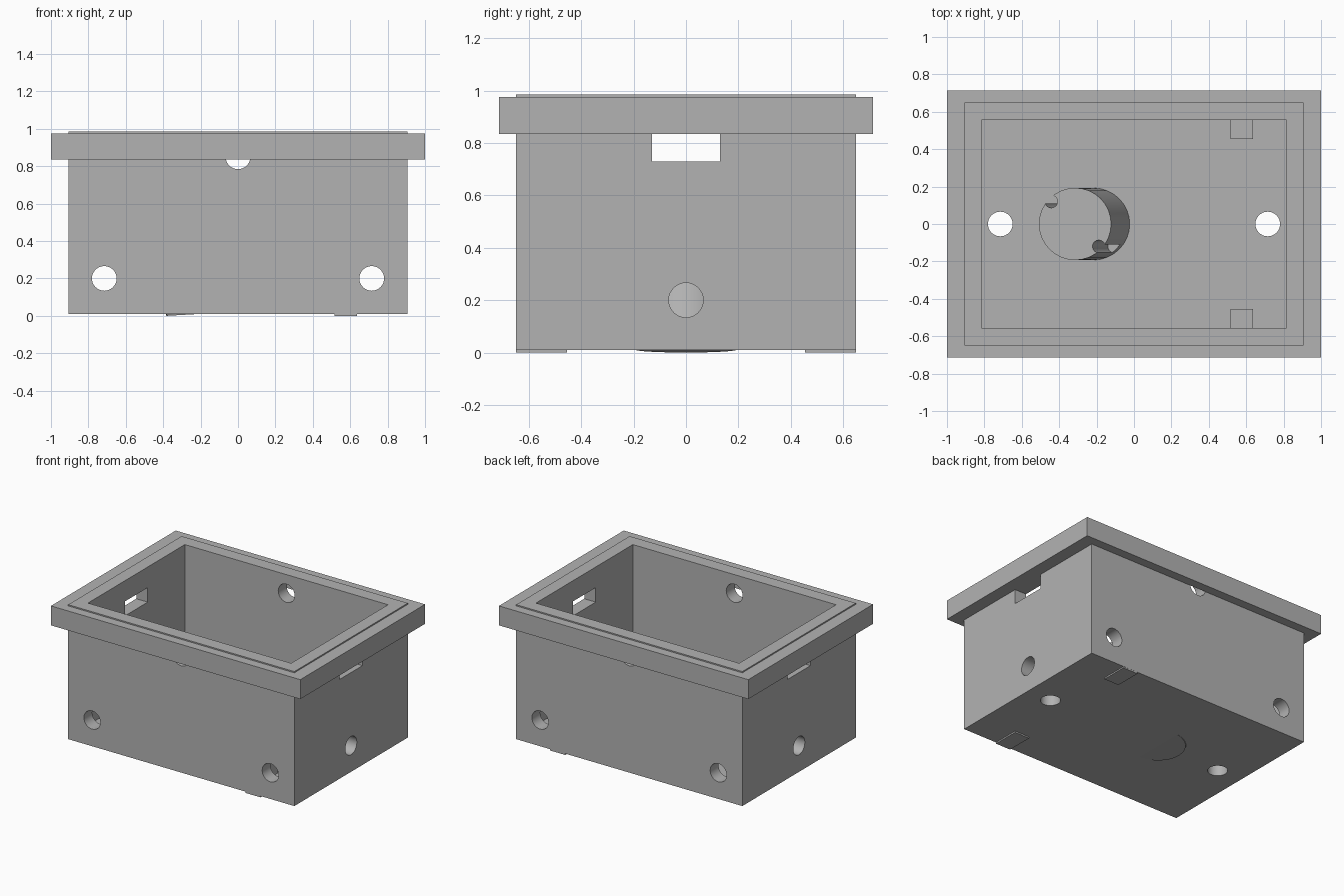
import bpy, bmesh, math
from mathutils import Matrix, Vector

cube = bpy.data.objects.get("Cube")
if cube:
    bpy.data.objects.remove(cube, do_unlink=True)

grey = bpy.data.materials.new("plain grey")
grey.use_nodes = True
COLOUR = (0.45, 0.45, 0.45, 1)
grey.diffuse_color = COLOUR
grey.node_tree.nodes["Principled BSDF"].inputs["Base Color"].default_value = COLOUR


def finish(name, bm):
    bmesh.ops.recalc_face_normals(bm, faces=bm.faces)
    mesh = bpy.data.meshes.new(name)
    bm.to_mesh(mesh)
    bm.free()
    mesh.materials.append(grey)
    obj = bpy.data.objects.new(name, mesh)
    bpy.context.collection.objects.link(obj)
    return obj


def block(name, x0, x1, y0, y1, z0, z1):
    bm = bmesh.new()
    size = Matrix.Diagonal((x1 - x0, y1 - y0, z1 - z0, 1))
    centre = Matrix.Translation(((x0 + x1) / 2, (y0 + y1) / 2, (z0 + z1) / 2))
    bmesh.ops.create_cube(bm, size=1, matrix=centre @ size)
    return finish(name, bm)


def rod(name, centre, radius, length, axis="Z", segments=32):
    bm = bmesh.new()
    turn = {"X": Matrix.Rotation(math.pi / 2, 4, "Y"),
            "Y": Matrix.Rotation(math.pi / 2, 4, "X"),
            "Z": Matrix.Identity(4)}[axis]
    bmesh.ops.create_cone(bm, cap_ends=True, segments=segments, radius1=radius,
                          radius2=radius, depth=length,
                          matrix=Matrix.Translation(centre) @ turn)
    return finish(name, bm)


def carve(obj, cutters):
    """Cut every cutter out of obj, bake the result and drop the cutters."""
    for c in cutters:
        c.hide_render = True
        mod = obj.modifiers.new("cut", "BOOLEAN")
        mod.operation, mod.solver, mod.object = "DIFFERENCE", "EXACT", c
    bpy.context.view_layer.update()
    graph = bpy.context.evaluated_depsgraph_get()
    baked = bpy.data.meshes.new_from_object(obj.evaluated_get(graph))
    obj.modifiers.clear()
    obj.data = baked
    for c in cutters:
        bpy.data.objects.remove(c, do_unlink=True)


def smooth(obj):
    bpy.ops.object.select_all(action="DESELECT")
    obj.select_set(True)
    bpy.context.view_layer.objects.active = obj
    bpy.ops.object.shade_smooth_by_angle(angle=math.radians(30))


# Open box with its cavity and drilled holes
W, D, HOLE, HX = 0.907, 0.65, 0.066, 0.715
box = block("box", -W, W, -D, D, 0.01, 0.985)
cuts = [block("cavity", -0.815, 0.815, -0.555, 0.555, 0.10, 1.2),
        block("side_slot", -1.1, 1.1, -0.13, 0.13, 0.73, 0.835),
        rod("side_hole", (0, 0, 0.2), HOLE, 2.4, "X"),
        rod("upper_hole", (0, 0, 0.85), HOLE, 2, "Y")]
for x in (-HX, HX):
    cuts.append(rod("wall_hole", (x, 0, 0.2), HOLE, 2, "Y"))
    cuts.append(rod("floor_hole", (x, 0, 0.05), HOLE, 0.3))
carve(box, cuts)
smooth(box)

# Rim flange around the top
flange = block("flange", -1, 1, -0.715, 0.715, 0.835, 0.976)
carve(flange, [block("flange_opening", -W, W, -D, D, 0.7, 1.2)])

# Corner posts standing against the long walls
for side, label in ((-1, "front"), (1, "back")):
    y0, y1 = sorted((side * 0.455, side * (D - 0.001)))
    block(label + "_post", 0.515, 0.635, y0, y1, 0, 0.25)

# Leaning round mount with two screw notches in its edge
HEIGHT, LEAN, SLOPE, R = 0.38, -0.33, 0.057, 0.193
mount = rod("round_mount", (0, 0, HEIGHT / 2), R, HEIGHT, segments=32)
carve(mount, [rod("notch", (s * 0.127, -s * 0.12, HEIGHT), 0.034, 0.5, segments=16)
              for s in (-1, 1)])
for v in mount.data.vertices:
    x, y, z = v.co
    v.co = Vector((x + LEAN * z - 0.19, y, z + SLOPE * x + 0.011))
smooth(mount)
